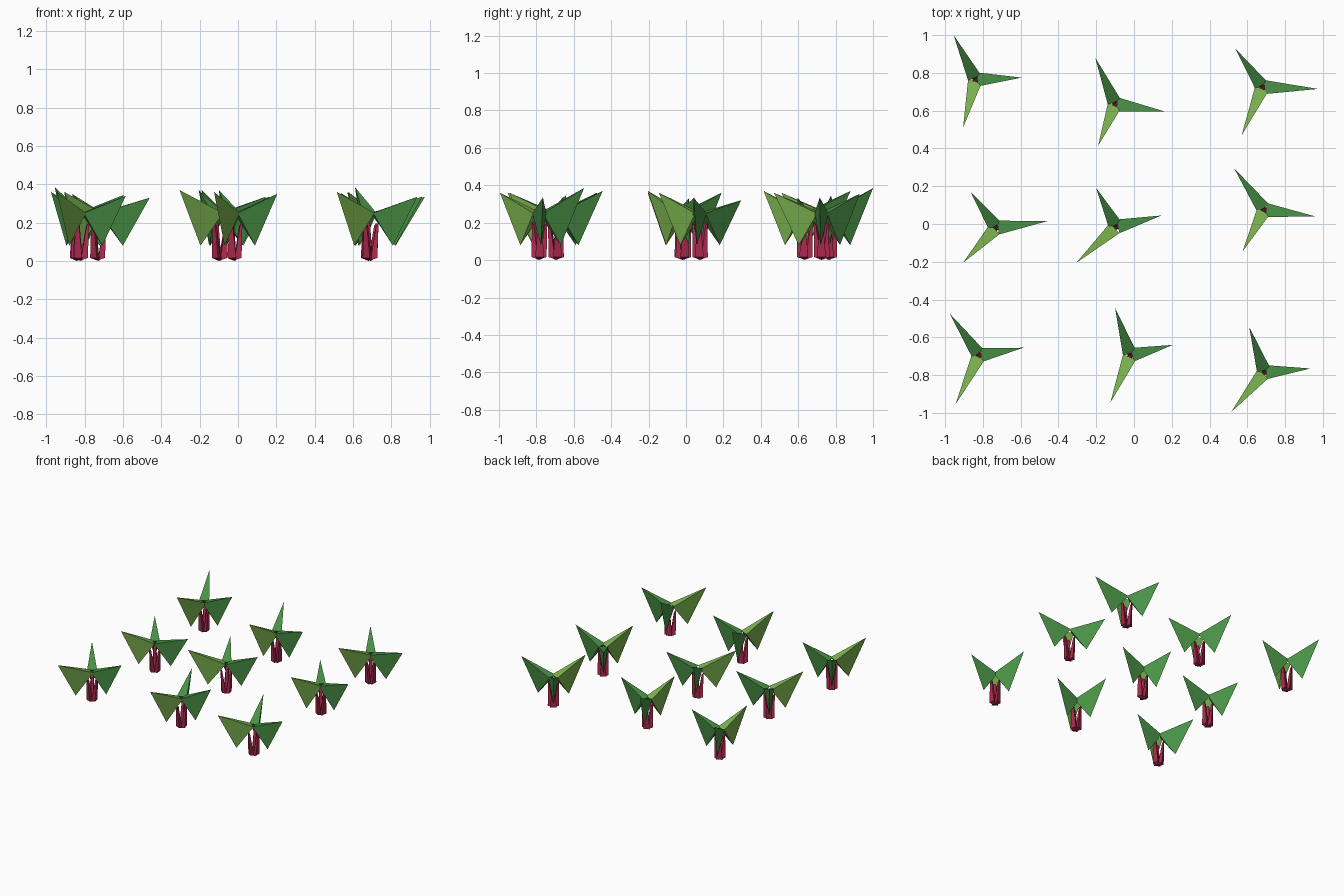
import bpy
import bmesh
from mathutils import Vector

cube = bpy.data.objects.get("Cube")
if cube:
    bpy.data.objects.remove(cube, do_unlink=True)


def make_material(name, color):
    mat = bpy.data.materials.new(name)
    mat.use_nodes = True
    rgba = (*color, 1)
    mat.diffuse_color = rgba
    mat.node_tree.nodes["Principled BSDF"].inputs["Base Color"].default_value = rgba
    return mat


green = make_material("leaf green", (0.067, 0.285, 0.061))
light_green = make_material("light leaf green", (0.2, 0.45, 0.08))
beet_red = make_material("stem red", (0.41, 0.023, 0.075))


def hull_object(name, points, material):
    """Flat-faced solid: the convex hull of a few corner points."""
    bm = bmesh.new()
    corners = [bm.verts.new(p) for p in points]
    bmesh.ops.convex_hull(bm, input=corners)
    bmesh.ops.recalc_face_normals(bm, faces=bm.faces)
    mesh = bpy.data.meshes.new(name)
    bm.to_mesh(mesh)
    bm.free()
    mesh.materials.append(material)
    obj = bpy.data.objects.new(name, mesh)
    bpy.context.collection.objects.link(obj)


def directions(center, tip):
    """Outward and sideways unit vectors of a leaf, and its flat reach."""
    reach = tip - center
    reach.z = 0
    out = reach.normalized()
    return out, Vector((-out.y, out.x, 0)), reach


def leaf(name, center, tip, material):
    """Keeled leaf: wide where it meets the stem, upright edge at the tip."""
    out, side, reach = directions(center, tip)
    root = center + out * 0.01 + Vector((0, 0, 0.25))
    keel = center + reach * 0.48 + Vector((0, 0, 0.08))
    hull_object(name, [root + side * 0.037, root - side * 0.037, tip, keel], material)


def stem(name, center, tip):
    """Stalk with a bevelled foot, narrowing and leaning out under its leaf."""
    out, side, _ = directions(center, tip)
    # Corner pairs: radius, half width, height
    sections = ((0, 0.01, 0.004), (0.034, 0.024, 0.016), (0.03, 0.009, 0.185), (0.042, 0.009, 0.2))
    points = [center + out * radius + side * sign * half_width + Vector((0, 0, height))
              for radius, half_width, height in sections for sign in (-1, 1)]
    hull_object(name, points, beet_red)


def foot(name, center):
    """Small point that joins the three stalks at the ground."""
    points = [center]
    for turn in range(3):
        arm = Vector((0.03, 0, 0))
        arm.rotate(Vector((1, 0, 0)).rotation_difference(
            Vector(((1, 0, 0), (-0.5, 0.866, 0), (-0.5, -0.866, 0))[turn])))
        points.append(center + arm + Vector((0, 0, 0.02)))
    hull_object(name, points, beet_red)


# Each plant: centre, then tips of its back, left and front leaves
plants = [
    ((-.84, .765), (-.955, 1, .385), (-.595, .775, .345), (-.905, .51, .36)),
    ((-.1, .635), (-.205, .88, .37), (.165, .595, .335), (-.19, .415, .37)),
    ((.68, .725), (.535, .93, .355), (.975, .715, .335), (.57, .47, .36)),
    ((-.73, -.02), (-.865, .17, .35), (-.46, .015, .33), (-.905, -.205, .36)),
    ((-.095, -.015), (-.2, .19, .36), (.145, .045, .335), (-.305, -.205, .37)),
    ((.69, .075), (.53, .295, .32), (.96, .04, .335), (.575, -.145, .36)),
    ((-.82, -.695), (-.975, -.475, .36), (-.585, -.655, .34), (-.945, -.955, .36)),
    ((-.02, -.695), (-.1, -.445, .37), (.205, -.64, .35), (-.125, -.945, .36)),
    ((.69, -.785), (.61, -.545, .385), (.935, -.765, .335), (.515, -.995, .36)),
]
parts = (("back", green), ("left", green), ("front", light_green))

for number, (middle, *tips) in enumerate(plants, 1):
    center = Vector((*middle, 0))
    foot(f"foot_{number}", center)
    for (where, material), tip in zip(parts, tips):
        leaf(f"{where}_leaf_{number}", center, Vector(tip), material)
        stem(f"{where}_stem_{number}", center, Vector(tip))
